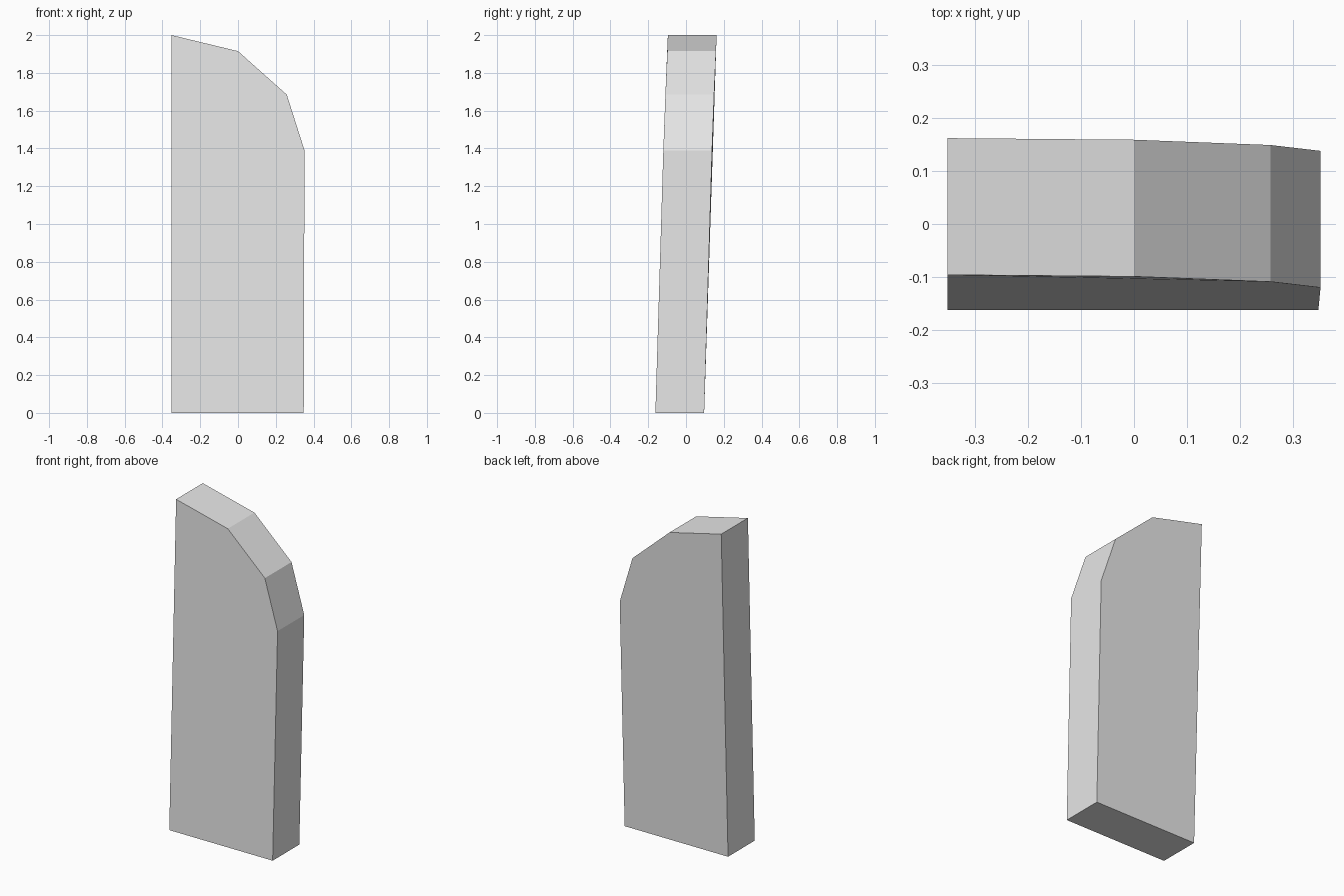
import bpy
import bmesh

cube = bpy.data.objects.get("Cube")
if cube:
    bpy.data.objects.remove(cube, do_unlink=True)

# Plain grey material
grey = bpy.data.materials.new("plain_grey")
grey.use_nodes = True
colour = (0.8, 0.8, 0.8, 1.0)
grey.diffuse_color = colour
grey.node_tree.nodes["Principled BSDF"].inputs["Base Color"].default_value = colour

# Panel outline (x, z) with the front y of each corner, leaning backwards
outline = [
    (-0.352, 0.0, -0.162),
    (0.348, 0.0, -0.162),
    (0.352, 1.39, -0.120),
    (0.258, 1.685, -0.109),
    (0.0, 1.915, -0.099),
    (-0.352, 2.0, -0.096),
]
thickness = 0.258

# Extrude the outline from front to back
bm = bmesh.new()
front = bm.faces.new([bm.verts.new((x, y, z)) for x, z, y in outline])
result = bmesh.ops.extrude_face_region(bm, geom=[front], use_keep_orig=True)
back = [v for v in result["geom"] if isinstance(v, bmesh.types.BMVert)]
bmesh.ops.translate(bm, verts=back, vec=(0, thickness, 0))
bmesh.ops.recalc_face_normals(bm, faces=bm.faces)

mesh = bpy.data.meshes.new("slanted_panel")
bm.to_mesh(mesh)
bm.free()
mesh.materials.append(grey)
panel = bpy.data.objects.new("slanted_panel", mesh)
bpy.context.collection.objects.link(panel)
